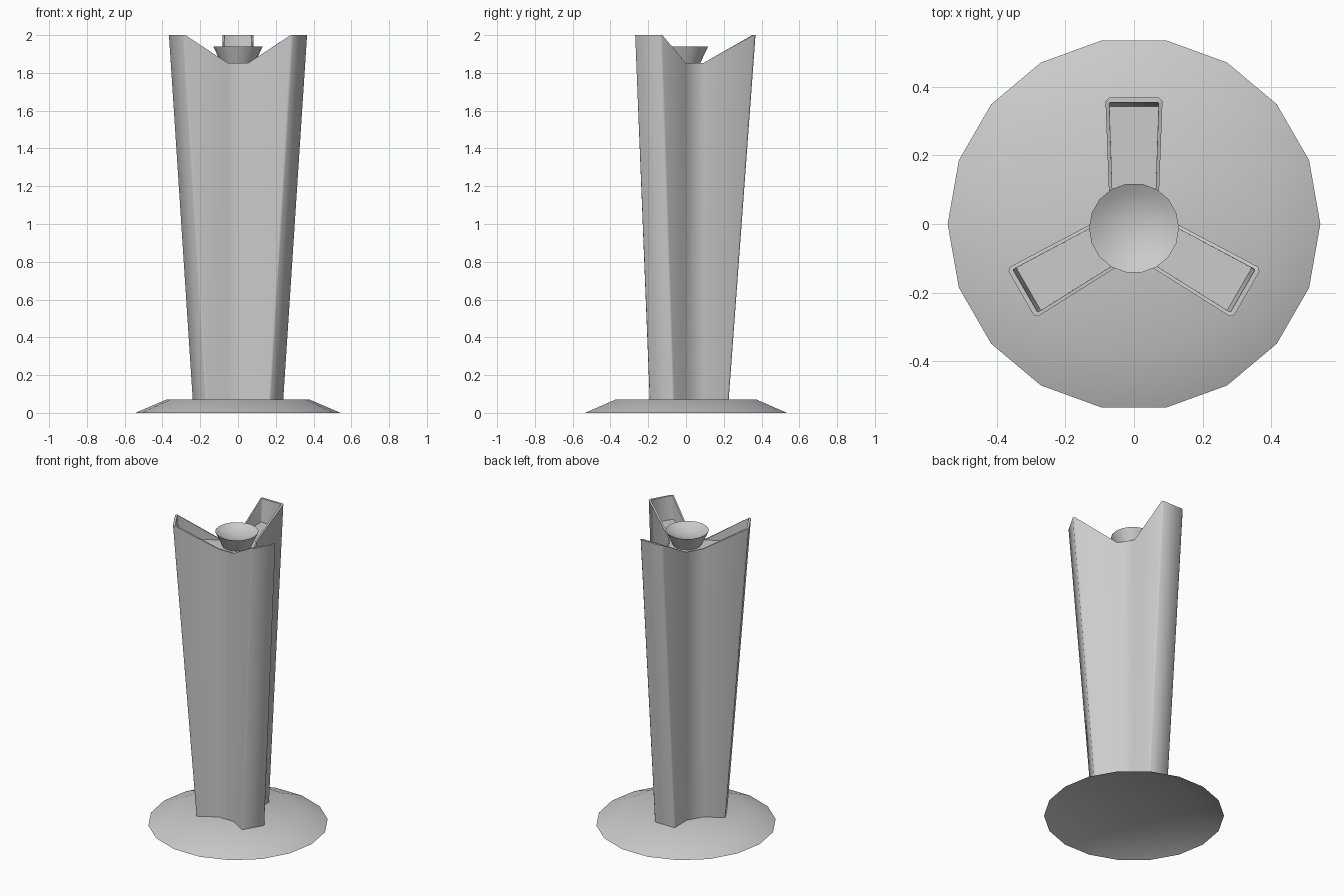
import bpy, bmesh
from math import radians, cos, sin, tau

if "Cube" in bpy.data.objects:
    bpy.data.objects.remove(bpy.data.objects["Cube"])

CY = -0.012          # tower axis sits slightly forward of the base centre
FLOOR = 1.848        # height of the tray floor at the top of the tower


def finish(name, bm, angle=25):
    bmesh.ops.recalc_face_normals(bm, faces=bm.faces)
    mesh = bpy.data.meshes.new(name)
    bm.to_mesh(mesh)
    bm.free()
    ob = bpy.data.objects.new(name, mesh)
    bpy.context.collection.objects.link(ob)
    bpy.ops.object.select_all(action='DESELECT')
    ob.select_set(True)
    bpy.context.view_layer.objects.active = ob
    bpy.ops.object.shade_smooth_by_angle(angle=radians(angle))
    return ob


def bridge(bm, a, b):
    n = len(a)
    for i in range(n):
        j = (i + 1) % n
        bm.faces.new((a[i], a[j], b[j], b[i]))


def lathe(name, profile, sides, y=0.0, cap_start=False, cap_end=False):
    bm = bmesh.new()
    rings = [[bm.verts.new((r * cos(tau * i / sides), y + r * sin(tau * i / sides), z))
              for i in range(sides)] for r, z in profile]
    for a, b in zip(rings, rings[1:]):
        bridge(bm, a, b)
    if cap_start:
        bm.faces.new(rings[0])
    if cap_end:
        bm.faces.new(rings[-1])
    return finish(name, bm)


def star(bm, root_w, root_r, out_w, out_r, c, z_root, z_out):
    """Three-armed outline; c is the corner chamfer of each arm tip."""
    arm = [(root_w, root_r, z_root), (out_w, out_r - c, z_out), (out_w - c, out_r, z_out)]
    arm += [(-x, y, z) for x, y, z in reversed(arm)]
    ring = []
    for k in range(3):
        t = tau * k / 3
        ring += [bm.verts.new((x * cos(t) - y * sin(t), CY + x * sin(t) + y * cos(t), z))
                 for x, y, z in arm]
    return ring


# Open-bottomed sloped foot
lathe("base", [(0.543, 0.0), (0.38, 0.07)], 18, cap_end=True)

# Flared three-armed tower with a walled tray in each arm
bm = bmesh.new()
bottom = star(bm, 0.073, 0.106, 0.075, 0.238, 0.008, 0.07, 0.07)
rim_out = star(bm, 0.073, 0.106, 0.083, 0.380, 0.010, 1.853, 2.0)
rim_in = star(bm, 0.063, 0.106, 0.072, 0.366, 0.003, 1.853, 2.0)
floor = star(bm, 0.063, 0.106, 0.071, 0.355, 0.003, FLOOR, FLOOR)
for a, b in ((bottom, rim_out), (rim_out, rim_in), (rim_in, floor)):
    bridge(bm, a, b)
bm.faces.new(floor)
finish("tower", bm, 50)

# Flared cup with a shallow dished top
lathe("cup", [(0.087, FLOOR), (0.131, 1.94), (0.105, 1.925), (0.07, 1.911), (0.03, 1.903),
              (0.008, 1.902)], 18, CY, cap_end=True)
